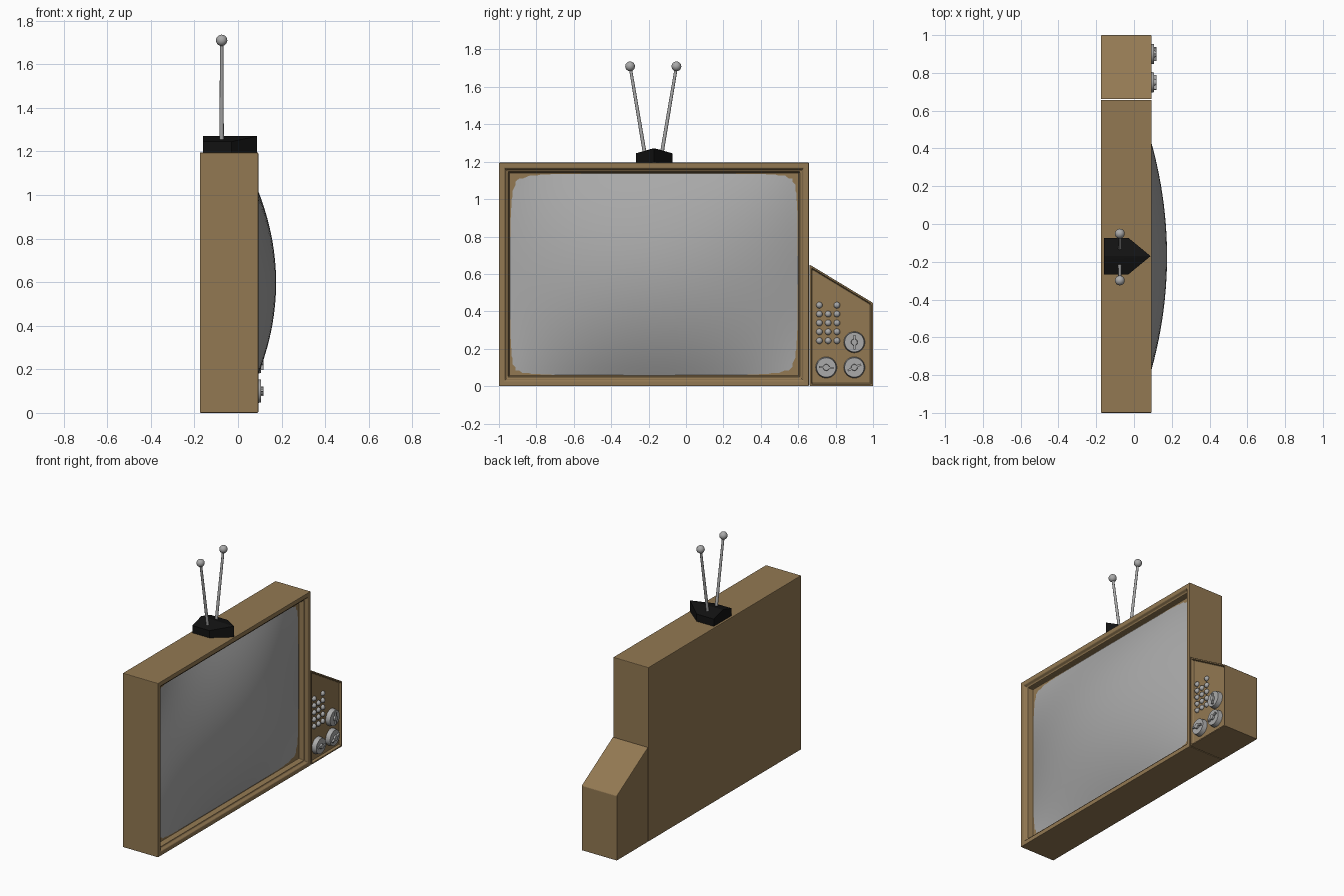
import bpy, bmesh, math
from mathutils import Vector, Matrix

if "Cube" in bpy.data.objects:
    bpy.data.objects.remove(bpy.data.objects["Cube"])


def material(name, rgb):
    m = bpy.data.materials.new(name)
    m.diffuse_color = (*rgb, 1)
    m.use_nodes = True
    m.node_tree.nodes["Principled BSDF"].inputs["Base Color"].default_value = m.diffuse_color
    return m


WOOD = material("wood", (0.29, 0.19, 0.085))
BLACK = material("black", (0.006, 0.006, 0.006))
GREY = material("metal_grey", (0.40, 0.40, 0.40))


def finish(bm, name, mat, angle=None):
    bmesh.ops.recalc_face_normals(bm, faces=bm.faces)
    me = bpy.data.meshes.new(name)
    bm.to_mesh(me)
    bm.free()
    ob = bpy.data.objects.new(name, me)
    bpy.context.collection.objects.link(ob)
    me.materials.append(mat)
    if angle:
        bpy.context.view_layer.objects.active = ob
        ob.select_set(True)
        bpy.ops.object.shade_smooth_by_angle(angle=math.radians(angle))
        ob.select_set(False)
    return ob


def cabinet(name, outline, insets, x0=-0.175, x1=0.093):
    """Extrude a (y, z) outline along x, then step the front face inwards."""
    bm = bmesh.new()
    back = bm.faces.new([bm.verts.new((x0, y, z)) for y, z in outline])
    ext = bmesh.ops.extrude_face_region(bm, geom=[back], use_keep_orig=True)
    moved = [g for g in ext["geom"] if isinstance(g, bmesh.types.BMVert)]
    bmesh.ops.translate(bm, verts=moved, vec=(x1 - x0, 0, 0))
    bmesh.ops.recalc_face_normals(bm, faces=bm.faces)
    front = max(bm.faces, key=lambda f: f.calc_center_median().x)
    for thickness, depth in insets:
        bmesh.ops.inset_region(bm, faces=[front], thickness=thickness,
                               depth=depth, use_even_offset=True)
    ob = finish(bm, name, WOOD)
    bev = ob.modifiers.new("soft_edges", 'BEVEL')
    bev.width, bev.segments, bev.limit_method = 0.004, 2, 'ANGLE'
    return ob


def rod(name, a, b, r1, r2, mat=GREY, sides=24):
    a, b = Vector(a), Vector(b)
    bm = bmesh.new()
    rot = (b - a).to_track_quat('Z', 'Y').to_matrix().to_4x4()
    bmesh.ops.create_cone(bm, cap_ends=True, segments=sides, radius1=r1, radius2=r2,
                          depth=(b - a).length,
                          matrix=Matrix.Translation((a + b) / 2) @ rot)
    return finish(bm, name, mat, 40)


def ball(name, loc, r, scale=(1, 1, 1)):
    bm = bmesh.new()
    bmesh.ops.create_uvsphere(bm, u_segments=20, v_segments=12, radius=r,
                              matrix=Matrix.Translation(loc) @ Matrix.Diagonal((*scale, 1)))
    return finish(bm, name, GREY, 60)


# main cabinet with stepped frame, and side control box with sloped top
cabinet("cabinet", [(-1, 0), (0.657, 0), (0.657, 1.195), (-1, 1.195)],
        [(0.03, 0), (0.010, -0.018), (0.009, 0), (0.006, -0.035)])
cabinet("control_box", [(0.661, 0), (1, 0), (1, 0.445), (0.661, 0.65)],
        [(0.010, 0), (0.005, -0.018)])

# bulging screen
bm = bmesh.new()
bmesh.ops.create_grid(bm, x_segments=28, y_segments=22, size=1)
for v in bm.verts:
    u, w = v.co.x, v.co.y
    v.co = (0.038 + 0.137 * (1 - u * u) * (1 - w * w), -0.1715 + 0.775 * u, 0.5975 + 0.544 * w)
if sum(f.normal.x for f in bm.faces) < 0:
    bmesh.ops.reverse_faces(bm, faces=bm.faces)
finish(bm, "screen", GREY, 60)

# knobs with pointer grips
PANEL = 0.073
for i, (y, z, turn) in enumerate([(0.90, 0.235, 90), (0.75, 0.10, -5), (0.90, 0.10, 25)]):
    rod(f"knob_{i}", (PANEL, y, z), (0.106, y, z), 0.057, 0.052, sides=32)
    rod(f"knob_hub_{i}", (0.10, y, z), (0.118, y, z), 0.019, 0.016, sides=12)
    bm = bmesh.new()
    bmesh.ops.create_cube(bm, size=1, matrix=Matrix.Translation((0.110, y, z))
                          @ Matrix.Rotation(math.radians(turn), 4, 'X')
                          @ Matrix.Diagonal((0.016, 0.078, 0.011, 1)))
    finish(bm, f"knob_grip_{i}", GREY)

# button grid, middle column one shorter
for row in range(5):
    for col in range(3):
        if (row, col) != (4, 1):
            ball(f"button_{row}_{col}", (PANEL + 0.004, 0.713 + 0.047 * col, 0.243 + 0.0475 * row), 0.017)

# antenna base: pointed plan with a faceted, narrower top
bm = bmesh.new()
CY = -0.17
rings = []
for heights in ((1.193,) * 7, (1.245, 1.245, 1.267, 1.272, 1.267, 1.245, 1.245)):
    top = heights[0] > 1.2
    plan = [(-0.03, 0.097), (-0.16, 0.097), (-0.16, 0.02), (-0.16, 0), (-0.16, -0.02),
            (-0.16, -0.097), (-0.03, -0.097)]
    ring = [bm.verts.new((x, CY + y, h)) for (x, y), h in zip(plan, heights)]
    ring.append(bm.verts.new((0.088, CY, 1.270 if top else 1.193)))
    rings.append(ring)
low, high = rings
for i in range(8):
    j = (i + 1) % 8
    bm.faces.new((low[i], low[j], high[j], high[i]))
bm.faces.new(low)
for a, b, c in ((0, 1, 2), (0, 2, 7), (2, 3, 7), (3, 4, 7), (4, 6, 7), (4, 5, 6)):
    bm.faces.new((high[a], high[b], high[c]))
finish(bm, "antenna_base", BLACK)

# rabbit-ear rods with ball tips
for side, label in ((-1, "left"), (1, "right")):
    tip = (-0.075, -0.175 + side * 0.124, 1.71)
    rod(f"antenna_rod_{label}", (-0.075, -0.175 + side * 0.043, 1.23), tip, 0.010, 0.008, sides=16)
    ball(f"antenna_tip_{label}", tip, 0.026)
